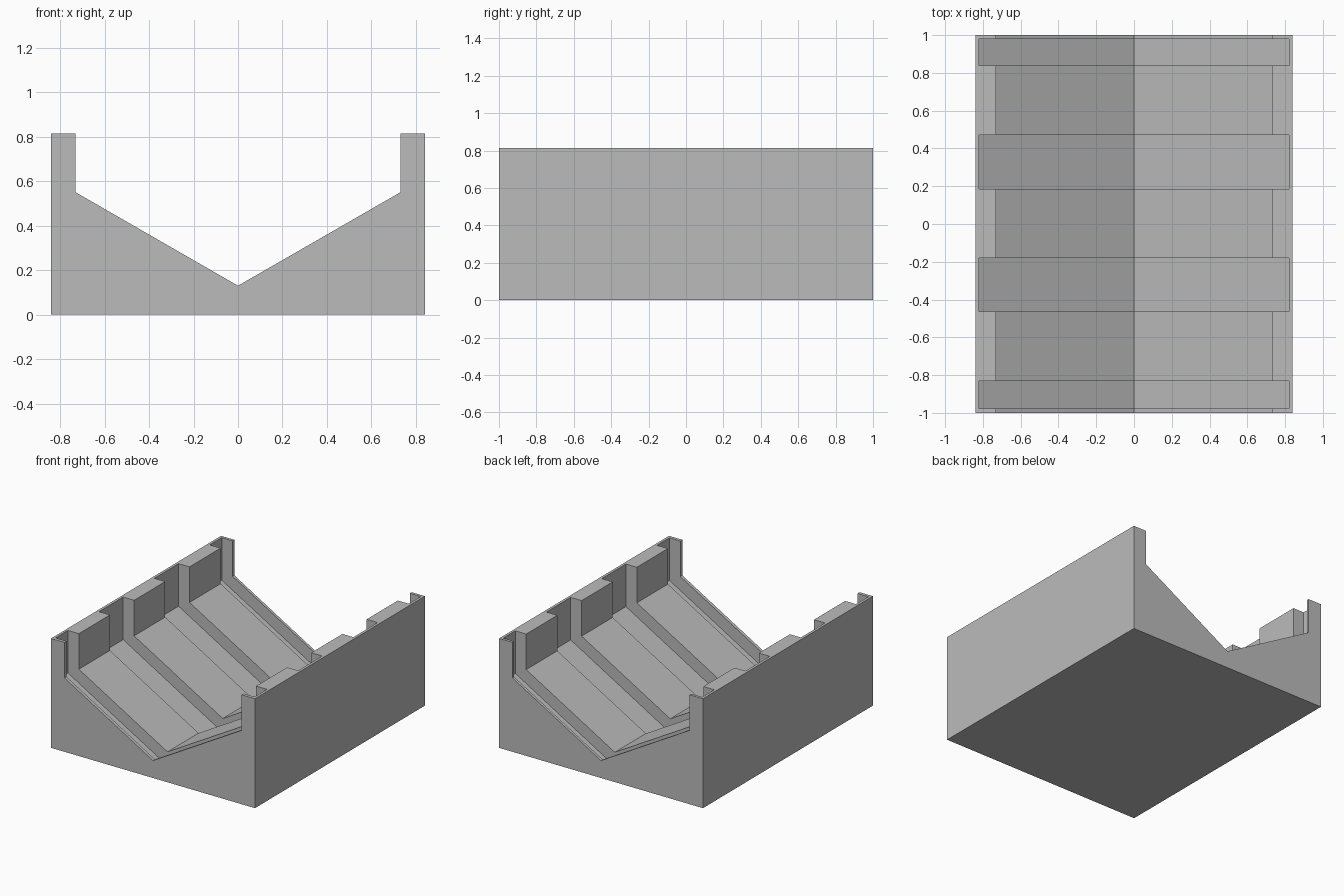
import bpy
import bmesh

cube = bpy.data.objects.get("Cube")
if cube:
    bpy.data.objects.remove(cube, do_unlink=True)

grey = bpy.data.materials.new("plain_grey")
grey.use_nodes = True
COLOUR = (0.5, 0.5, 0.5, 1)
grey.diffuse_color = COLOUR
grey.node_tree.nodes["Principled BSDF"].inputs["Base Color"].default_value = COLOUR

HALF_WIDTH, HEIGHT = 0.84, 0.815


def mirrored(half):
    """Close a right-hand half profile across x = 0."""
    return half + [(-x, z) for x, z in reversed(half) if x > 0]


def extrude_profile(name, points, y0, y1):
    """Solid prism of an x-z outline running from y0 to y1."""
    bm = bmesh.new()
    face = bm.faces.new([bm.verts.new((x, y0, z)) for x, z in points])
    moved = bmesh.ops.extrude_face_region(bm, geom=[face])["geom"]
    verts = [v for v in moved if isinstance(v, bmesh.types.BMVert)]
    bmesh.ops.translate(bm, verts=verts, vec=(0, y1 - y0, 0))
    bmesh.ops.recalc_face_normals(bm, faces=bm.faces)
    mesh = bpy.data.meshes.new(name)
    bm.to_mesh(mesh)
    bm.free()
    mesh.materials.append(grey)
    obj = bpy.data.objects.new(name, mesh)
    bpy.context.collection.objects.link(obj)
    return obj


# V-shaped cradle with upright side walls
outline = mirrored([(0, 0.13), (0.73, 0.55), (0.73, HEIGHT), (HALF_WIDTH, HEIGHT), (HALF_WIDTH, 0)])
cradle = extrude_profile("cradle", outline, -1, 1)

# Four recesses that leave thin walls, thin end lips and three raised ribs
recess = mirrored([(0, 0.026), (0.82, 0.498), (0.82, 1)])
for i, (y0, y1) in enumerate([(-0.976, -0.83), (-0.464, -0.18), (0.186, 0.472), (0.838, 0.98)]):
    cutter = extrude_profile(f"recess_cutter_{i + 1}", recess, y0, y1)
    cutter.hide_render = True
    cutter.hide_set(True)
    cutter.display_type = 'WIRE'
    cut = cradle.modifiers.new(f"recess_{i + 1}", 'BOOLEAN')
    cut.operation = 'DIFFERENCE'
    cut.solver = 'EXACT'
    cut.object = cutter

# Bake the cuts and remove the helpers
bpy.context.view_layer.update()
graph = bpy.context.evaluated_depsgraph_get()
cut_mesh = bpy.data.meshes.new_from_object(cradle.evaluated_get(graph))
cutters = [m.object for m in cradle.modifiers]
cradle.modifiers.clear()
cradle.data = cut_mesh
for cutter in cutters:
    bpy.data.objects.remove(cutter, do_unlink=True)
